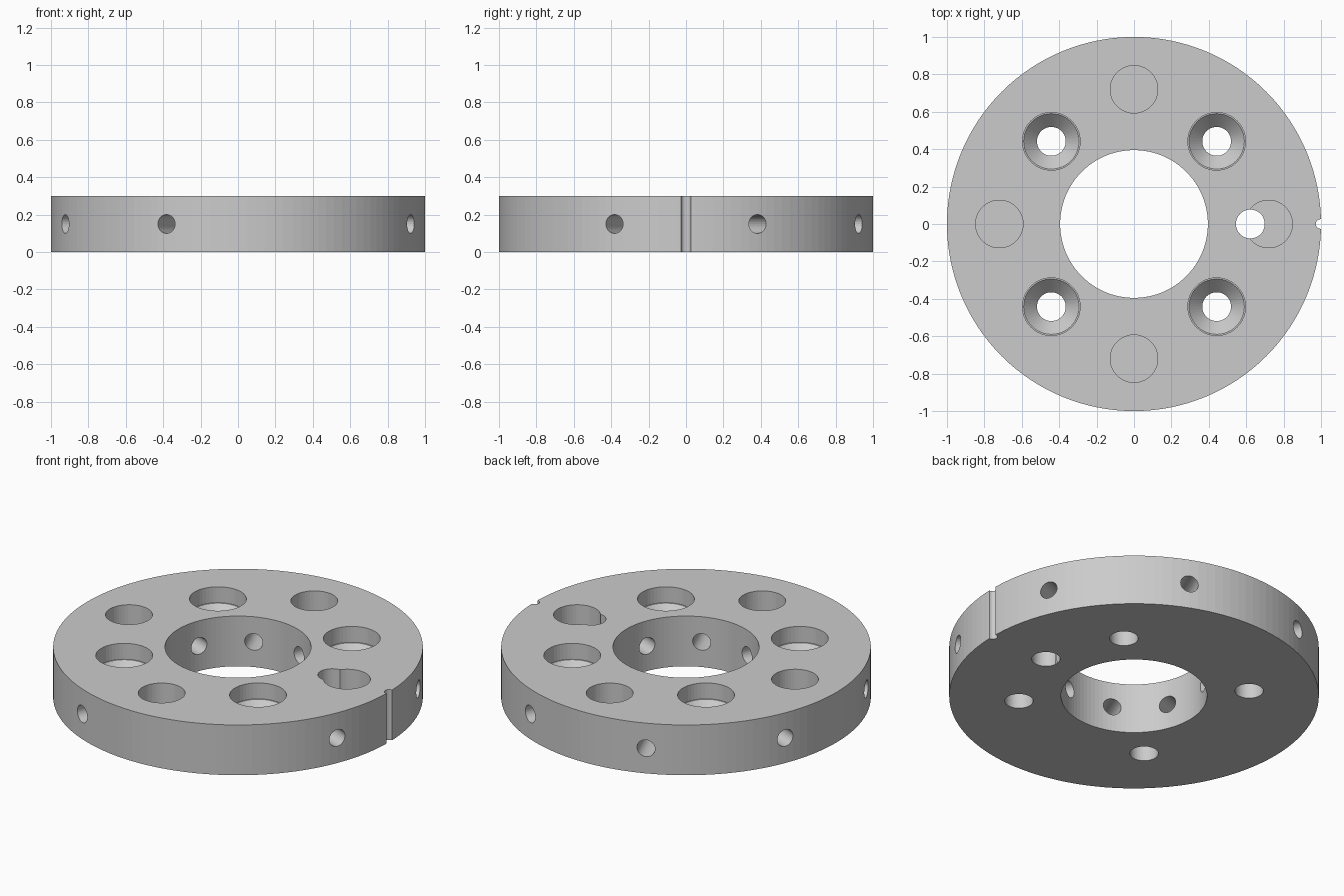
import bpy
import bmesh
import math
from mathutils import Matrix, Vector

if "Cube" in bpy.data.objects:
    bpy.data.objects.remove(bpy.data.objects["Cube"], do_unlink=True)

HEIGHT = 0.3
BORE = 0.395
HOLE = 0.077

grey = bpy.data.materials.new("plain grey")
grey.use_nodes = True
colour = (0.6, 0.6, 0.6, 1)
grey.diffuse_color = colour
grey.node_tree.nodes["Principled BSDF"].inputs["Base Color"].default_value = colour


def turned(name, profile, sides, matrix=Matrix()):
    """Capped solid of revolution from (radius, z) pairs, bottom to top."""
    bm = bmesh.new()
    rings = []
    for r, z in profile:
        angles = [math.tau * i / sides for i in range(sides)]
        rings.append([bm.verts.new((r * math.cos(a), r * math.sin(a), z)) for a in angles])
    for low, high in zip(rings, rings[1:]):
        for i in range(sides):
            j = (i + 1) % sides
            bm.faces.new((low[i], low[j], high[j], high[i]))
    bm.faces.new(rings[0][::-1])
    bm.faces.new(rings[-1])
    bm.transform(matrix)
    mesh = bpy.data.meshes.new(name)
    bm.to_mesh(mesh)
    bm.free()
    mesh.materials.append(grey)
    obj = bpy.data.objects.new(name, mesh)
    bpy.context.collection.objects.link(obj)
    return obj


def polar(radius, angle, z=0):
    return Vector((radius * math.cos(angle), radius * math.sin(angle), z))


# Main disc
disc = turned("ring_plate", [(1, 0), (1, HEIGHT)], 128)
cutters = []


def cut(name, profile, place, sides=48):
    cutter = turned(name, profile, sides, place)
    cutter.hide_render = True
    cutters.append(cutter)


def through(radius):
    return [(radius, -0.1), (radius, HEIGHT + 0.1)]


# Central bore, locating hole and edge notch
cut("centre_bore", through(BORE), Matrix(), 96)
cut("edge_notch", through(0.026), Matrix.Translation((0.998, 0, 0)), 24)

# Round blind pockets on the axes, screw holes on the diagonals
for k in range(4):
    axis = k * math.pi / 2
    cut("round_pocket", [(0.127, HEIGHT - 0.2), (0.127, HEIGHT + 0.1)],
        Matrix.Translation(polar(0.72, axis)))
    screw = [(HOLE, -0.1), (HOLE, 0.13), (0.148, 0.205), (0.154, 0.205), (0.154, HEIGHT + 0.1)]
    cut("screw_hole", screw, Matrix.Translation(polar(0.625, axis + math.pi / 4)))
cut("locating_hole", through(HOLE), Matrix.Translation((0.622, 0, 0)))

# Radial holes from the rim to the bore
for k in range(8):
    angle = (k + 0.5) * math.pi / 4
    place = (Matrix.Translation((0, 0, HEIGHT / 2)) @ Matrix.Rotation(angle, 4, "Z")
             @ Matrix.Rotation(math.pi / 2, 4, "Y"))
    cut("radial_hole", [(0.05, 0.3), (0.05, 1.1)], place, 32)

# Cut everything out of the disc
bpy.context.view_layer.objects.active = disc
for cutter in cutters:
    mod = disc.modifiers.new(cutter.name, "BOOLEAN")
    mod.operation = "DIFFERENCE"
    mod.solver = "EXACT"
    mod.object = cutter
    bpy.ops.object.modifier_apply(modifier=mod.name)
for cutter in cutters:
    bpy.data.objects.remove(cutter, do_unlink=True)
